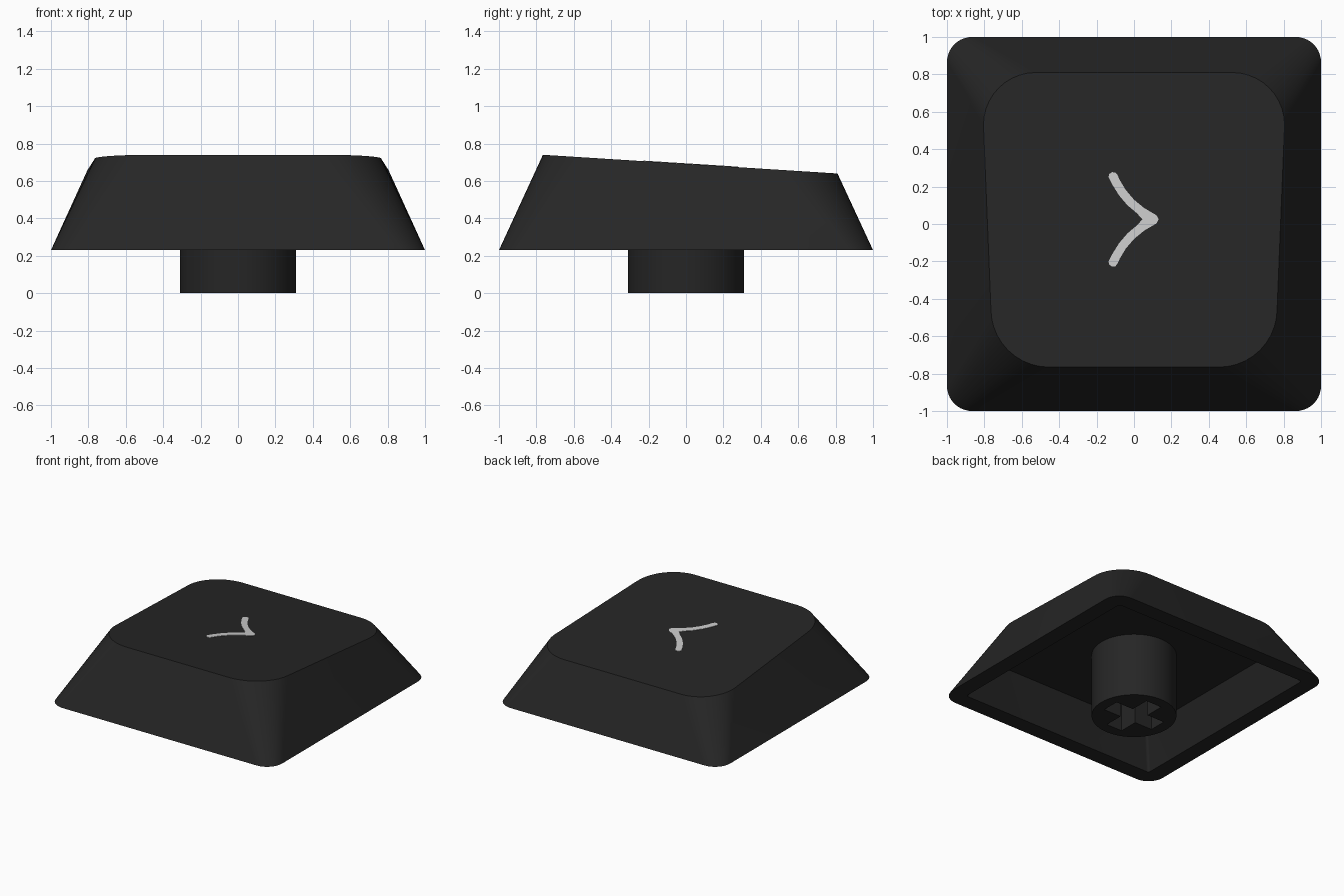
import bpy, bmesh, math

if "Cube" in bpy.data.objects:
    bpy.data.objects.remove(bpy.data.objects["Cube"])


def material(name, value):
    m = bpy.data.materials.new(name)
    m.diffuse_color = (value, value, value, 1)
    m.use_nodes = True
    m.node_tree.nodes["Principled BSDF"].inputs["Base Color"].default_value = m.diffuse_color
    return m


charcoal = material("charcoal plastic", 0.019)
light_grey = material("light grey print", 0.6)


def make(name, bm, mat):
    bmesh.ops.recalc_face_normals(bm, faces=bm.faces)
    me = bpy.data.meshes.new(name)
    bm.to_mesh(me)
    bm.free()
    me.materials.append(mat)
    ob = bpy.data.objects.new(name, me)
    bpy.context.collection.objects.link(ob)
    return ob


def smooth(ob):
    bpy.ops.object.select_all(action='DESELECT')
    ob.select_set(True)
    bpy.context.view_layer.objects.active = ob
    bpy.ops.object.shade_smooth_by_angle(angle=math.radians(30))


def top_z(y):
    # plane of the sloping top
    return 0.74 - (y + 0.765) * 0.1 / 1.575


def rounded_ring(bm, front, back, y0, y1, r_front, r_back, height, steps=10):
    # rounded trapezoid, counter-clockwise from the back right corner
    ring = []
    corners = [(back, y1, r_back, 0), (-back, y1, r_back, 90),
               (-front, y0, r_front, 180), (front, y0, r_front, 270)]
    for cx, cy, r, start in corners:
        ox, oy = cx - math.copysign(r, cx), cy - math.copysign(r, cy)
        for i in range(steps + 1):
            a = math.radians(start + 90 * i / steps)
            x, y = ox + r * math.cos(a), oy + r * math.sin(a)
            ring.append(bm.verts.new((x, y, height(y))))
    return ring


# Hollow cap: sloping top, outer walls, flat rim, inner walls, ceiling
bm = bmesh.new()
rings = [
    rounded_ring(bm, 0.765, 0.805, -0.765, 0.81, 0.31, 0.28, top_z),
    rounded_ring(bm, 1, 1, -1, 1, 0.135, 0.135, lambda y: 0.23),
    rounded_ring(bm, 0.87, 0.87, -0.87, 0.87, 0.02, 0.02, lambda y: 0.23),
    rounded_ring(bm, 0.75, 0.75, -0.75, 0.75, 0.02, 0.02, lambda y: 0.51),
]
bm.faces.new(rings[0])
bm.faces.new(rings[-1])
for a, b in zip(rings, rings[1:]):
    n = len(a)
    for i in range(n):
        j = (i + 1) % n
        bm.faces.new((a[i], a[j], b[j], b[i]))
smooth(make("cap_shell", bm, charcoal))

# Round stem under the cap
bm = bmesh.new()
bmesh.ops.create_cone(bm, cap_ends=True, segments=64, radius1=0.31, radius2=0.31, depth=0.512)
bmesh.ops.translate(bm, verts=bm.verts, vec=(0, 0, 0.256))
stem = make("stem", bm, charcoal)

# Cross-shaped socket cut into the stem
L, W = 0.225, 0.07
cross = [(L, -W), (L, W), (W, W), (W, L), (-W, L), (-W, W),
         (-L, W), (-L, -W), (-W, -W), (-W, -L), (W, -L), (W, -W)]


def prism(points, z_low, z_high):
    b = bmesh.new()
    low = [b.verts.new((x, y, z_low(y))) for x, y in points]
    high = [b.verts.new((x, y, z_high(y))) for x, y in points]
    b.faces.new(low)
    b.faces.new(high)
    for i in range(len(points)):
        j = (i + 1) % len(points)
        b.faces.new((low[i], low[j], high[j], high[i]))
    return b


cutter = make("socket_cutter", prism(cross, lambda y: -0.1, lambda y: 0.42), charcoal)
cut = stem.modifiers.new("socket", 'BOOLEAN')
cut.operation = 'DIFFERENCE'
cut.solver = 'EXACT'
cut.object = cutter
bpy.ops.object.select_all(action='DESELECT')
stem.select_set(True)
bpy.context.view_layer.objects.active = stem
bpy.ops.object.modifier_apply(modifier=cut.name)
bpy.data.objects.remove(cutter)
smooth(stem)

# Curved chevron printed on the top, mirrored about its middle line
mid = 0.025
half = [(0.132, 0), (0.12, 0.022), (0.055, 0.06), (0.0, 0.105), (-0.045, 0.158),
        (-0.075, 0.208), (-0.09, 0.24), (-0.1, 0.251), (-0.118, 0.252), (-0.133, 0.242),
        (-0.136, 0.226), (-0.115, 0.184), (-0.08, 0.128), (-0.035, 0.075),
        (0.015, 0.033), (0.045, 0.0)]
outline = [(x, mid + y) for x, y in half] + [(x, mid - y) for x, y in half[-2:0:-1]]
make("chevron_mark", prism(outline, lambda y: top_z(y) - 0.002,
                           lambda y: top_z(y) + 0.003), light_grey)
